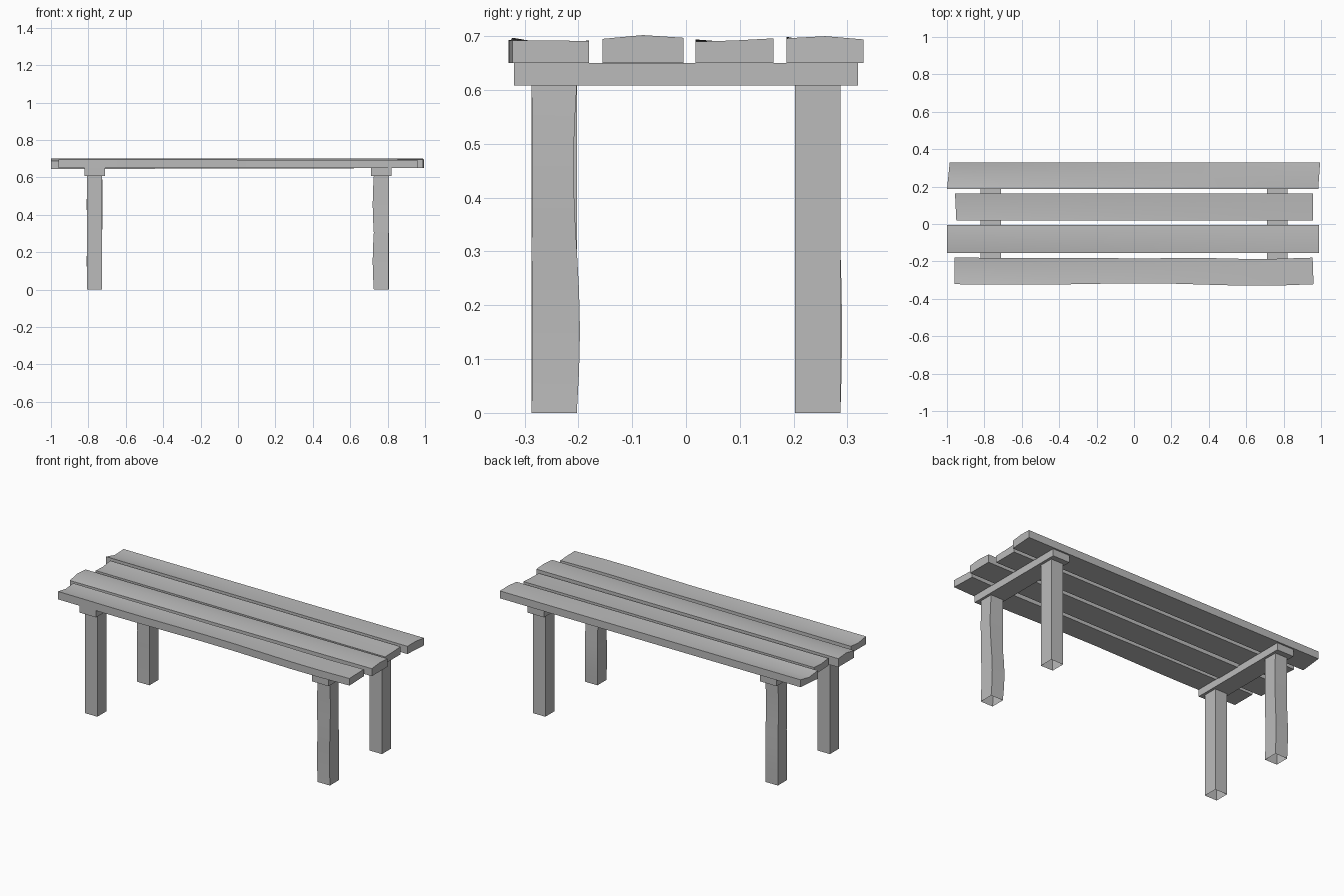
import bpy, bmesh, math

cube = bpy.data.objects.get("Cube")
if cube:
    bpy.data.objects.remove(cube, do_unlink=True)

grey = bpy.data.materials.new("plain_grey")
grey.use_nodes = True
grey.diffuse_color = (0.5, 0.5, 0.5, 1)
grey.node_tree.nodes["Principled BSDF"].inputs["Base Color"].default_value = (0.5, 0.5, 0.5, 1)


def loft(name, rings, caps):
    """Skin a list of closed rings; caps says whether to close (start, end)."""
    bm = bmesh.new()
    loops = [[bm.verts.new(p) for p in ring] for ring in rings]
    n = len(loops[0])
    for a, b in zip(loops, loops[1:]):
        for i in range(n):
            j = (i + 1) % n
            bm.faces.new((a[i], a[j], b[j], b[i]))
    if caps[0]:
        bm.faces.new(loops[0][::-1])
    if caps[1]:
        bm.faces.new(loops[-1])
    bmesh.ops.recalc_face_normals(bm, faces=bm.faces)
    mesh = bpy.data.meshes.new(name)
    bm.to_mesh(mesh)
    bm.free()
    mesh.materials.append(grey)
    obj = bpy.data.objects.new(name, mesh)
    bpy.context.collection.objects.link(obj)
    bpy.ops.object.select_all(action="DESELECT")
    obj.select_set(True)
    bpy.context.view_layer.objects.active = obj
    bpy.ops.object.shade_smooth_by_angle(angle=math.radians(30))
    return obj


def mix(a, b, t):
    return a + (b - a) * t


# Seat planks: hewn boards with a hollow or crowned top, given at both ends
# (x of the front corner, x of the back corner, heights front / middle / back)
STEPS = 10


def plank(name, front, back, start, end, bottom, wobble=0.0):
    rings = []
    for i in range(STEPS + 1):
        t = i / STEPS
        xf, xb, zf, zm, zb = [mix(a, b, t) for a, b in zip(start, end)]
        wave = wobble * math.sin(2 * math.pi * t * 1.5 + math.pi) * t
        yf, yb = front + wave, back - abs(wave) * 0.8
        z0 = mix(bottom[0], bottom[1], t)
        xm, ym = (xf + xb) / 2, (yf + yb) / 2
        rings.append([(xf, yf, z0), (xb, yb, z0), (xb, yb, zb), (xm, ym, zm), (xf, yf, zf)])
    return loft(name, rings, (True, True))


plank("front_plank", -0.322, -0.18, (-0.96, -0.96, 0.697, 0.685, 0.692),
      (0.96, 0.955, 0.692, 0.692, 0.691), (0.65, 0.65), 0.010)
plank("front_middle_plank", -0.155, -0.005, (-1.0, -1.0, 0.688, 0.702, 0.696),
      (0.99, 0.99, 0.695, 0.702, 0.697), (0.645, 0.65))
plank("back_middle_plank", 0.018, 0.163, (-0.95, -0.957, 0.694, 0.688, 0.696),
      (0.957, 0.957, 0.69, 0.692, 0.696), (0.65, 0.65))
plank("back_plank", 0.187, 0.33, (-1.0, -0.985, 0.699, 0.684, 0.694),
      (0.985, 0.995, 0.696, 0.70, 0.694), (0.65, 0.65))


# Cross bars under the planks
def cross_bar(name, x):
    def ring(y):
        return [(x - 0.055, y, 0.608), (x + 0.055, y, 0.608),
                (x + 0.055, y, 0.65), (x - 0.055, y, 0.65)]
    loft(name, [ring(-0.32), ring(0.32)], (True, True))


# Legs: square posts, slightly uneven, open underneath
def leg(name, x, y, wave):
    rings = []
    for i in range(9):
        t = i / 8
        s = wave * math.sin(2 * math.pi * t)
        x0, x1 = x - 0.04 - abs(s), x + 0.04 - s * 0.4
        y0, y1 = y - 0.042 + abs(s) * 0.3, y + 0.042 + s
        z = 0.608 * t
        rings.append([(x0, y0, z), (x1, y0, z), (x1, y1, z), (x0, y1, z)])
    loft(name, rings, (False, True))


for side, sx in (("left", 1), ("right", -1)):
    cross_bar(side + "_cross_bar", sx * 0.766)
    for end, sy in (("front", -1), ("back", 1)):
        wave = {(1, -1): 0.006, (-1, 1): 0.003}.get((sx, sy), 0.0)
        leg(end + "_" + side + "_leg", sx * 0.766, sy * 0.245, wave)
